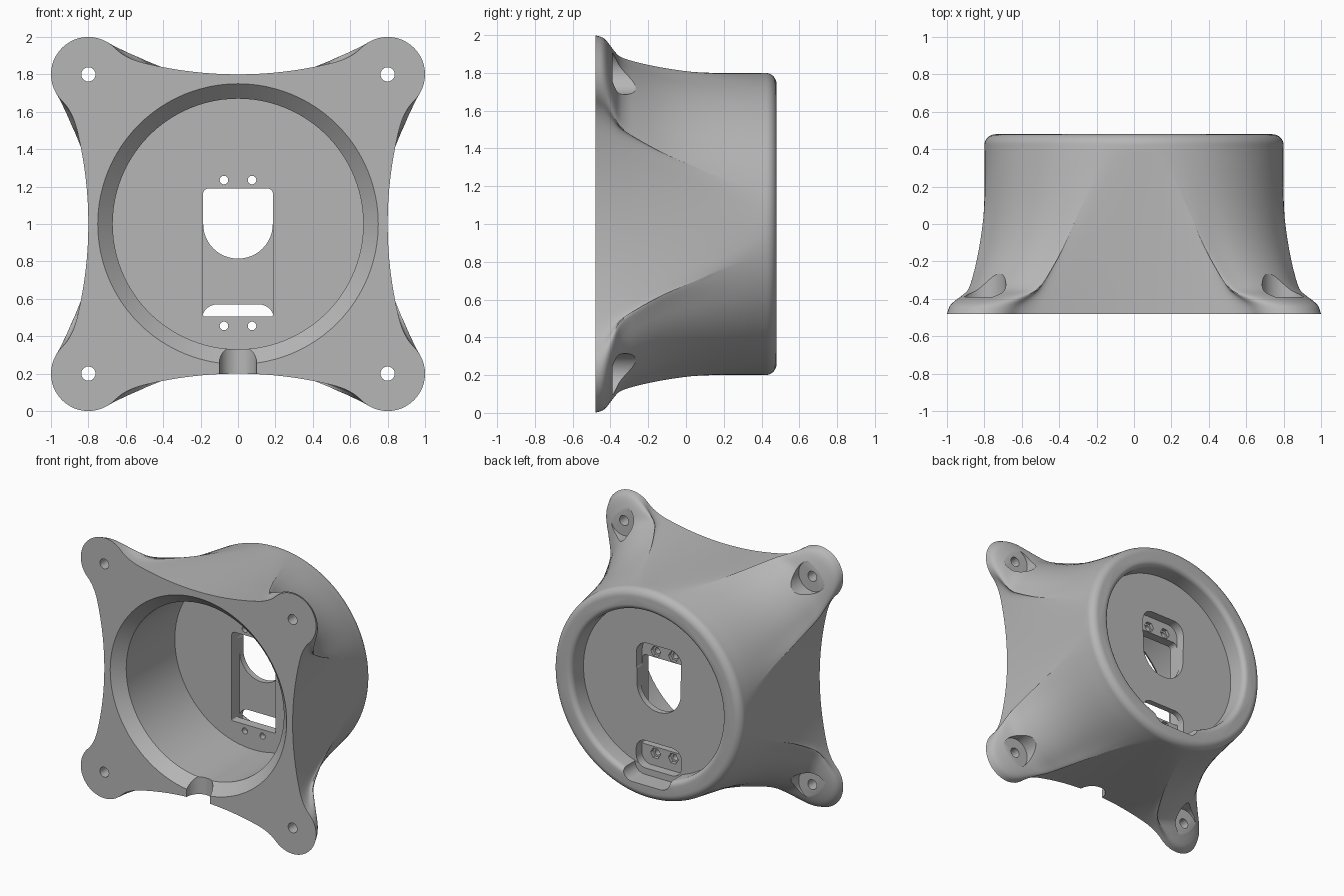
import bpy, bmesh, math
from mathutils import Matrix, Vector

old = bpy.data.objects.get("Cube")
if old:
    bpy.data.objects.remove(old, do_unlink=True)

FRONT, BACK, RIM, CZ = -0.48, 0.48, 0.8, 1.0

grey = bpy.data.materials.new("plain grey")
grey.use_nodes = True
grey.diffuse_color = (0.47, 0.47, 0.47, 1)
grey.node_tree.nodes["Principled BSDF"].inputs["Base Color"].default_value = grey.diffuse_color


def mesh_object(name, rings):
    """Skin closed rings of points and cap both ends."""
    bm = bmesh.new()
    loops = [[bm.verts.new(p) for p in ring] for ring in rings]
    n = len(loops[0])
    for a, b in zip(loops, loops[1:]):
        for i in range(n):
            j = (i + 1) % n
            bm.faces.new((a[i], a[j], b[j], b[i]))
    bm.faces.new(loops[0])
    bm.faces.new(loops[-1])
    bmesh.ops.recalc_face_normals(bm, faces=bm.faces)
    mesh = bpy.data.meshes.new(name)
    bm.to_mesh(mesh)
    bm.free()
    mesh.materials.append(grey)
    obj = bpy.data.objects.new(name, mesh)
    bpy.context.collection.objects.link(obj)
    return obj


def lathe(name, profile, x=0.0, z=CZ, sides=96):
    """Revolve (radius, y) pairs about an axis along y."""
    turn = [2 * math.pi * i / sides for i in range(sides)]
    return mesh_object(name, [[(x + r * math.cos(a), y, z + r * math.sin(a)) for a in turn]
                              for r, y in profile])


def slot(name, x, z0, z1, y0, y1, top, bottom):
    """Rounded rectangle in xz, pushed along y; top and bottom are corner radii."""
    pts = []
    for sx, zc, r, start in ((1, z1 - top, top, 0), (-1, z1 - top, top, 90),
                             (-1, z0 + bottom, bottom, 180), (1, z0 + bottom, bottom, 270)):
        for i in range(13):
            a = math.radians(start + 7.5 * i)
            pts.append((sx * (x - r) + r * math.cos(a), zc + r * math.sin(a)))
    # drop doubles where two corner arcs meet
    pts = [p for i, p in enumerate(pts) if math.dist(p, pts[i - 1]) > 1e-5]
    return mesh_object(name, [[(px, y, pz) for px, pz in pts] for y in (y0, y1)])


def smoothstep(v):
    v = max(0.0, min(1.0, v))
    return v * v * (3 - 2 * v)


# Flange corner falloff from front (1) to round rim (0), as a smooth curve
KEYS = [(-0.48, 1), (-0.43, 0.93), (-0.39, 0.75), (-0.35, 0.55), (-0.26, 0.40),
        (-0.1, 0.23), (0.1, 0.11), (0.42, 0)]


def falloff(y):
    def slope(i):
        a, b = KEYS[max(i - 1, 0)], KEYS[min(i + 1, len(KEYS) - 1)]
        return (b[1] - a[1]) / (b[0] - a[0])
    for i in range(len(KEYS) - 1):
        (ya, fa), (yb, fb) = KEYS[i], KEYS[i + 1]
        if y <= yb:
            h = yb - ya
            t = (y - ya) / h
            return (fa * (1 + 2 * t) * (1 - t) ** 2 + fb * t * t * (3 - 2 * t)
                    + h * (slope(i) * t * (1 - t) ** 2 - slope(i + 1) * t * t * (1 - t)))
    return 0.0


# One eighth of the flange outline: (normal, tangent, rim angle, corner weight)
octant = []
for i in range(8):                                   # shallow arc
    u = 0.5 * i / 8
    octant.append((RIM + 0.24 * u * u, u, 6 * i / 8, 0))
for i in range(6):                                   # concave fillet
    t = i / 6
    n = 0.86 * (1 - t) ** 2 + 2 * 0.885 * t * (1 - t) + 0.941 * t * t
    u = 0.5 * (1 - t) ** 2 + 2 * 0.603 * t * (1 - t) + 0.659 * t * t
    octant.append((n, u, 6 + 6 * t, smoothstep(t * 0.5)))
for i in range(13):                                  # round ear
    a = math.radians(-45 + 90 * i / 12)
    octant.append((0.8 + 0.2 * math.cos(a), 0.8 + 0.2 * math.sin(a),
                   12 + 33 * i / 12, smoothstep(0.5 + i / 12)))


def section(y):
    t = min(1.0, (y - FRONT) / 0.9)
    f = falloff(y)
    half = []
    for n, u, angle, w in octant:
        qn, qu = RIM * math.cos(math.radians(angle)), RIM * math.sin(math.radians(angle))
        fn = (1 - w) * (1 - t) ** 2.3 + w * f
        fu = (1 - w) * (1 - t) + w * f
        half.append((qn + (n - qn) * fn, qu + (u - qu) * fu))
    quarter = half + [(b, a) for a, b in half[-2:0:-1]]
    ring = []
    for k in range(4):
        rot = Matrix.Rotation(k * math.pi / 2, 2)
        ring += [rot @ Vector(p) for p in quarter]
    return ring


# Housing: four-eared flange lofted into a round rim with a rolled back edge
levels = [FRONT + 0.0125 * i for i in range(16)] + [-0.28 + 0.05 * i for i in range(15)]
rings = [[(p.x, y, CZ + p.y) for p in section(y)] for y in levels]
circle = section(0.42)
for i in range(9):
    a = math.pi / 2 * i / 8
    s = (RIM - 0.06 + 0.06 * math.cos(a)) / RIM
    rings.append([(p.x * s, 0.42 + 0.06 * math.sin(a), CZ + p.y * s) for p in circle])
housing = mesh_object("mount_housing", rings)

PLATE_FRONT, PLATE_BACK = 0.19, 0.33
cutters = []

# Front bore with a chamfered mouth
cutters.append(lathe("bore_cutter", [(0.77, -0.5), (0.75, FRONT), (0.67, -0.40), (0.67, PLATE_FRONT)]))

# Back recess with a rounded lip
lip = [(0.68 - 0.04 * math.sin(a), 0.44 + 0.04 * math.cos(a) * -1 + 0.04)
       for a in (math.pi / 2 * i / 6 for i in range(7))]
lip = [(0.64 + 0.04 * (1 - math.cos(a)), 0.44 + 0.04 * math.sin(a))
       for a in (math.pi / 2 * i / 6 for i in range(7))]
cutters.append(lathe("recess_cutter", [(0.64, PLATE_BACK)] + lip + [(0.68, 0.55)]))

# Cable groove through the bottom of the mouth
groove = lathe("groove_cutter", [(0.1, -0.3), (0.1, 0.3)], z=0, sides=48)
groove.data.transform(Matrix.Translation((0, FRONT, 0.15)) @ Matrix.Rotation(math.pi / 2, 4, "X"))
cutters.append(groove)

# Ear screw holes and counterbores
for sx in (-1, 1):
    for sz in (-1, 1):
        x, z = 0.8 * sx, CZ + 0.8 * sz
        cutters.append(lathe("ear_pocket_cutter", [(0.115, -0.39), (0.115, 0.1)], x, z, 48))
        cutters.append(lathe("ear_hole_cutter", [(0.038, -0.6), (0.038, -0.2)], x, z, 32))

# Centre plate: front pocket, arched window, back pockets and rim notch
cutters.append(slot("front_pocket_cutter", 0.187, 0.505, 1.19, 0.1, 0.285, 0.03, 0.01))
cutters.append(slot("window_cutter", 0.186, 0.815, 1.188, 0.12, 0.4, 0.03, 0.185))
cutters.append(slot("upper_pocket_cutter", 0.19, 1.1, 1.32, 0.26, 0.41, 0.09, 0.02))
cutters.append(slot("lower_pocket_cutter", 0.192, 0.36, 0.57, 0.262, 0.42, 0.08, 0.08))
cutters.append(slot("rim_notch_cutter", 0.2, 0.31, 0.45, 0.332, 0.6, 0.03, 0.08))

# Plate screw holes with hexagonal seats
for x in (-0.075, 0.075):
    for z in (0.455, 1.235):
        cutters.append(lathe("plate_hole_cutter", [(0.023, 0.1), (0.023, 0.4)], x, z, 24))
        cutters.append(lathe("hex_seat_cutter", [(0.042, 0.235), (0.042, 0.39)], x, z, 6))

for cutter in cutters:
    cutter.hide_render = True
    mod = housing.modifiers.new(cutter.name, "BOOLEAN")
    mod.operation, mod.solver, mod.object = "DIFFERENCE", "EXACT", cutter

# Bake the cuts and drop the cutters
deps = bpy.context.evaluated_depsgraph_get()
baked = bpy.data.meshes.new_from_object(housing.evaluated_get(deps))
housing.modifiers.clear()
housing.data = baked
for cutter in cutters:
    bpy.data.objects.remove(cutter, do_unlink=True)

bpy.ops.object.select_all(action="DESELECT")
housing.select_set(True)
bpy.context.view_layer.objects.active = housing
bpy.ops.object.shade_smooth_by_angle(angle=math.radians(32))
